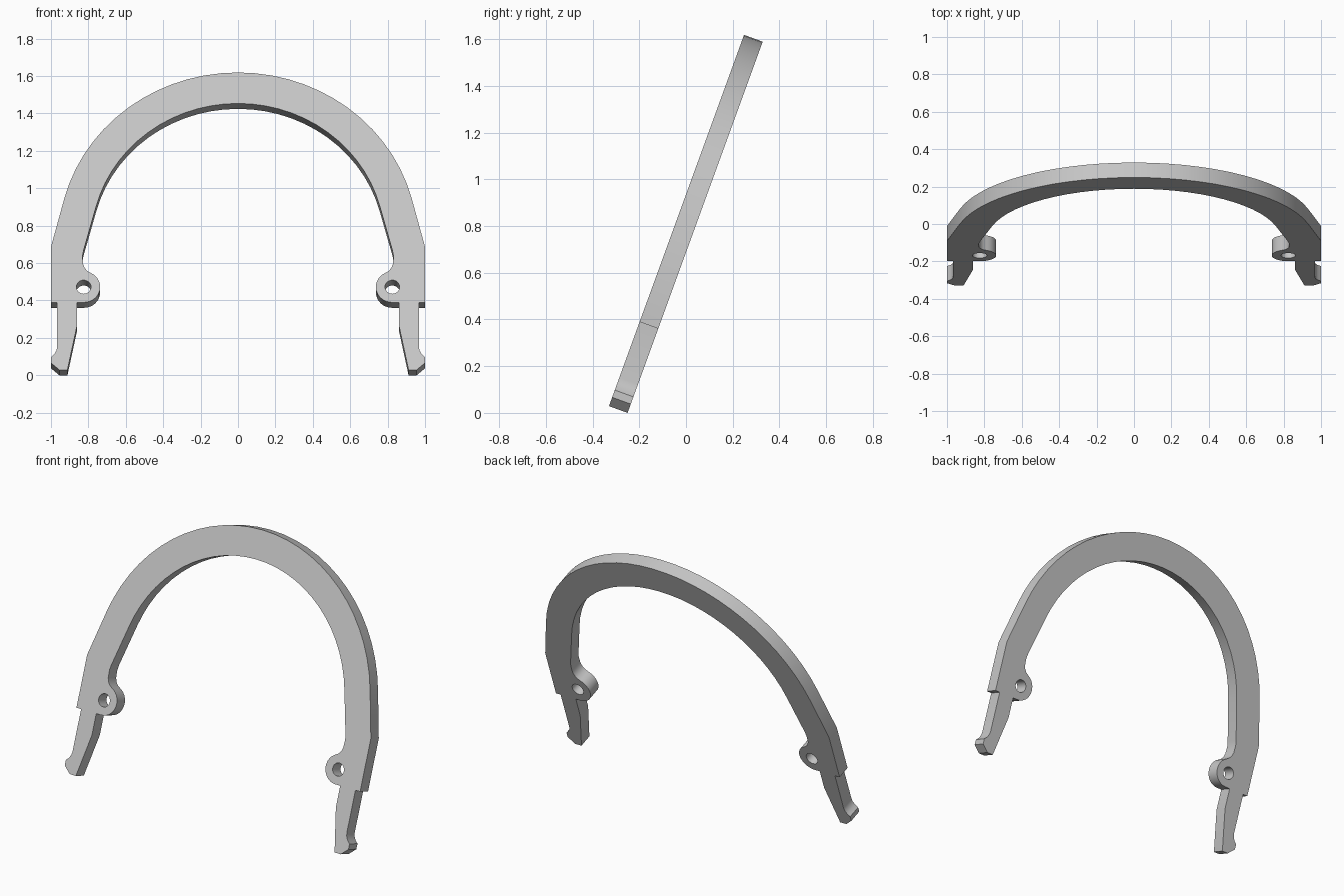
import bpy, bmesh
from math import sin, cos, radians, pi
from mathutils import Matrix

cube = bpy.data.objects.get("Cube")
if cube:
    bpy.data.objects.remove(cube, do_unlink=True)

TILT = radians(20)
THICK = 0.085
BOSS = (0.825, 0.472)
CENTRE = (0, 0.732)


def arc(centre, radius, start, end, steps):
    angles = [radians(start + (end - start) * i / steps) for i in range(steps + 1)]
    return [(centre[0] + radius * cos(a), centre[1] + radius * sin(a)) for a in angles]


def mirrored(points):
    return [(-x, y) for x, y in reversed(points)]


# Outer half: crown arc, straight shoulder, step and snap leg with hooked foot
outer = arc(CENTRE, 0.96, 90, 14.5, 14)
outer += [(1, 0.7), (1, 0.384), (0.967, 0.384), (0.967, 0.13), (0.971, 0.11),
          (0.982, 0.09), (1, 0.073), (1, 0.04), (0.955, 0), (0.912, 0),
          (0.86, 0.255), (0.86, 0.384)]
# Pivot boss and the hollow blend above it
outer += arc(BOSS, 0.088, 270, 115, 14)
outer += [(0.807, 0.564), (0.821, 0.582), (0.829, 0.605), (0.831, 0.65), (0.826, 0.68)]
# Inner crown arc
inner = arc(CENTRE, 0.784, 14.5, 90, 14)

half = outer + inner
outline = half + mirrored(half)[1:-1]
hole = arc(BOSS, 0.039, 0, 360, 24)[:-1]

# Fill the outline around the holes, then give it thickness
bm = bmesh.new()
edges = []
for loop in (outline, hole, mirrored(hole)):
    verts = [bm.verts.new((x, 0, s)) for x, s in loop]
    edges += [bm.edges.new((verts[i - 1], verts[i])) for i in range(len(verts))]
bmesh.ops.triangle_fill(bm, edges=edges, use_beauty=True, normal=(0, -1, 0))
extruded = bmesh.ops.extrude_face_region(bm, geom=bm.faces[:])["geom"]
bmesh.ops.translate(bm, vec=(0, THICK, 0),
                    verts=[g for g in extruded if isinstance(g, bmesh.types.BMVert)])
bmesh.ops.recalc_face_normals(bm, faces=bm.faces[:])

# Lean the band backwards and stand it on the ground
bm.transform(Matrix.Translation((0, -0.33, THICK * sin(TILT))) @ Matrix.Rotation(-TILT, 4, 'X'))
mesh = bpy.data.meshes.new("arched_handle")
bm.to_mesh(mesh)
bm.free()

# Plain grey plastic
grey = bpy.data.materials.new("light_grey")
grey.use_nodes = True
colour = (0.57, 0.57, 0.57, 1)
grey.diffuse_color = colour
next(n for n in grey.node_tree.nodes
     if n.type == 'BSDF_PRINCIPLED').inputs["Base Color"].default_value = colour
mesh.materials.append(grey)

handle = bpy.data.objects.new("arched_handle", mesh)
bpy.context.collection.objects.link(handle)
bpy.ops.object.select_all(action='DESELECT')
handle.select_set(True)
bpy.context.view_layer.objects.active = handle
bpy.ops.object.shade_smooth_by_angle(angle=radians(30))
